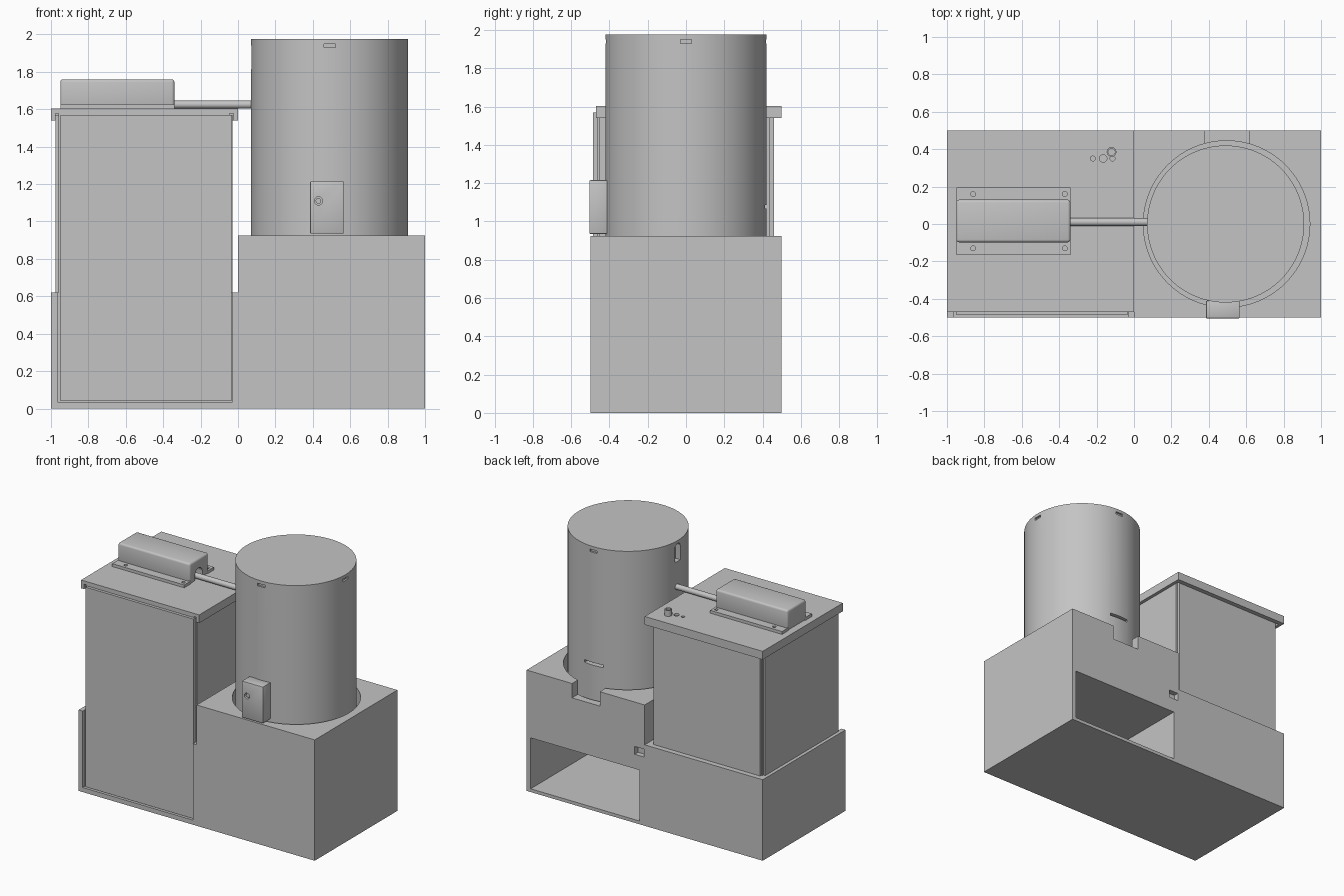
import bpy
import bmesh
from math import radians, pi
from mathutils import Matrix, Vector

start_cube = bpy.data.objects.get("Cube")
if start_cube:
    bpy.data.objects.remove(start_cube, do_unlink=True)

grey = bpy.data.materials.new("light grey")
grey.use_nodes = True
grey.diffuse_color = (0.55, 0.55, 0.55, 1)
grey.node_tree.nodes["Principled BSDF"].inputs["Base Color"].default_value = grey.diffuse_color


def finish(name, bm):
    bmesh.ops.recalc_face_normals(bm, faces=bm.faces)
    mesh = bpy.data.meshes.new(name)
    bm.to_mesh(mesh)
    bm.free()
    mesh.materials.append(grey)
    obj = bpy.data.objects.new(name, mesh)
    bpy.context.collection.objects.link(obj)
    return obj


def box(name, x, y, z):
    """Box given by its (low, high) range on each axis."""
    bm = bmesh.new()
    size = [r[1] - r[0] for r in (x, y, z)]
    middle = Vector([(r[0] + r[1]) / 2 for r in (x, y, z)])
    bmesh.ops.create_cube(bm, size=1, matrix=Matrix.Translation(middle) @ Matrix.Diagonal((*size, 1)))
    return finish(name, bm)


def rod(name, centre, radius, length, axis="Z", sides=32):
    bm = bmesh.new()
    turn = {"X": Matrix.Rotation(pi / 2, 4, "Y"), "Y": Matrix.Rotation(pi / 2, 4, "X"), "Z": Matrix()}
    bmesh.ops.create_cone(bm, cap_ends=True, segments=sides, radius1=radius, radius2=radius,
                          depth=length, matrix=Matrix.Translation(centre) @ turn[axis])
    return finish(name, bm)


def activate(obj):
    bpy.ops.object.select_all(action="DESELECT")
    obj.select_set(True)
    bpy.context.view_layer.objects.active = obj


def cut(obj, *cutters):
    for cutter in cutters:
        activate(obj)
        mod = obj.modifiers.new("cut", "BOOLEAN")
        mod.operation = "DIFFERENCE"
        mod.solver = "EXACT"
        mod.object = cutter
        bpy.ops.object.modifier_apply(modifier=mod.name)
        bpy.data.objects.remove(cutter, do_unlink=True)


def bevel(obj, width, segments):
    activate(obj)
    mod = obj.modifiers.new("bevel", "BEVEL")
    mod.width = width
    mod.segments = segments
    bpy.ops.object.modifier_apply(modifier=mod.name)


def smooth(obj):
    activate(obj)
    bpy.ops.object.shade_smooth_by_angle(angle=radians(30))


# Stepped base: low half under the cabinet, tall half around the drum
bm = bmesh.new()
outline = [(-1, 0), (1, 0), (1, 0.925), (0, 0.925), (0, 0.62), (-1, 0.62)]
face = bm.faces.new([bm.verts.new((x, -0.5, z)) for x, z in outline])
grown = bmesh.ops.extrude_face_region(bm, geom=[face])
bmesh.ops.translate(bm, vec=(0, 1, 0), verts=[v for v in grown["geom"] if isinstance(v, bmesh.types.BMVert)])
base = finish("base", bm)
cut(base,
    rod("bore_cutter", (0.495, 0, 1.0), 0.445, 0.42, sides=96),
    box("rear_notch_cutter", (0.38, 0.615), (0.3, 0.6), (0.815, 1)),
    box("rear_bay_cutter", (0.042, 0.966), (-0.46, 0.6), (0.025, 0.415)),
    box("bay_slot_cutter", (0, 0.1), (-0.1, 0.3), (0.12, 0.17)),
    box("cable_slot_cutter", (0.005, 0.085), (0.46, 0.6), (0.525, 0.585)),
    box("door_recess_cutter", (-0.965, -0.03), (-0.6, -0.47), (0.035, 0.7)))
smooth(base)

# Drum with a rear slit, a side slot and small catches under the rim
cx, radius, top = 0.49, 0.42, 1.975
drum = rod("drum", (cx, 0, (0.79 + top) / 2), radius, top - 0.79, sides=96)
cut(drum,
    box("slit_cutter", (0.41, 0.57), (0.37, 0.5), (1.067, 1.087)),
    box("slot_cutter", (0, 0.11), (-0.033, 0.033), (1.815, 1.92)),
    rod("slot_end_cutter", (0.055, 0, 1.92), 0.033, 0.11, "X"),
    box("rear_catch_cutter", (cx - 0.03, cx + 0.03), (0.405, 0.5), (1.93, 1.95)),
    box("front_catch_cutter", (cx - 0.03, cx + 0.03), (-0.5, -0.405), (1.93, 1.95)),
    box("side_catch_cutter", (0.895, 1), (-0.03, 0.03), (1.93, 1.95)))
smooth(drum)

# Control box on the drum front, with a recessed button
control = box("control_box", (0.385, 0.565), (-0.505, -0.41), (0.935, 1.215))
bevel(control, 0.006, 2)
cut(control, rod("button_cutter", (0.43, -0.5, 1.11), 0.022, 0.04, "Y"))
smooth(control)
smooth(rod("control_button", (0.43, -0.485, 1.11), 0.015, 0.02, "Y"))

# Cabinet core with thin outer panels and front door
box("cabinet_core", (-0.96, -0.045), (-0.465, 0.445), (0.6, 1.577))
box("cabinet_back_panel", (-0.95, -0.045), (0.44, 0.46), (0.6, 1.57))
for side, x in (("right", (-0.975, -0.955)), ("left", (-0.05, -0.03))):
    box(side + "_cabinet_panel", x, (-0.455, 0.435), (0.6, 1.57))
box("cabinet_door", (-0.95, -0.035), (-0.487, -0.46), (0.04, 1.568))

# Cabinet lid: plate with a skirt on the sides and back
lid = box("lid_plate", (-1, 0), (-0.47, 0.5), (1.54, 1.603))
cut(lid,
    box("lid_cutter", (-0.975, -0.025), (-0.6, 0.465), (1.5, 1.578)),
    *[rod("lid_hole_cutter", (x, 0.35, 1.603), r, 0.03)
      for x, r in ((-0.165, 0.02), (-0.22, 0.013), (-0.115, 0.013))])

# Short open tube standing on the lid
tube = rod("lid_tube", (-0.12, 0.385, 1.623), 0.026, 0.05)
cut(tube, rod("tube_cutter", (-0.12, 0.385, 1.64), 0.018, 0.06))
smooth(tube)

# Motor cover with an arched shaft opening and screw flanges
cover = box("motor_cover", (-0.95, -0.34), (-0.098, 0.13), (1.6, 1.76))
bevel(cover, 0.015, 3)
cut(cover,
    box("arch_cutter", (-0.9, -0.2), (-0.035, 0.055), (1.55, 1.645)),
    rod("arch_top_cutter", (-0.55, 0.01, 1.645), 0.045, 0.7, "X"))
smooth(cover)
for side, y, hole_y in (("front", (-0.165, -0.085), -0.13), ("rear", (0.117, 0.195), 0.16)):
    flange = box(side + "_flange", (-0.95, -0.34), y, (1.602, 1.625))
    cut(flange, *[rod("screw_cutter", (x, hole_y, 1.62), 0.013, 0.1, sides=20) for x in (-0.86, -0.37)])

# Shaft from the motor to the drum
smooth(rod("drive_shaft", (-0.395, 0.01, 1.625), 0.021, 0.96, "X"))
